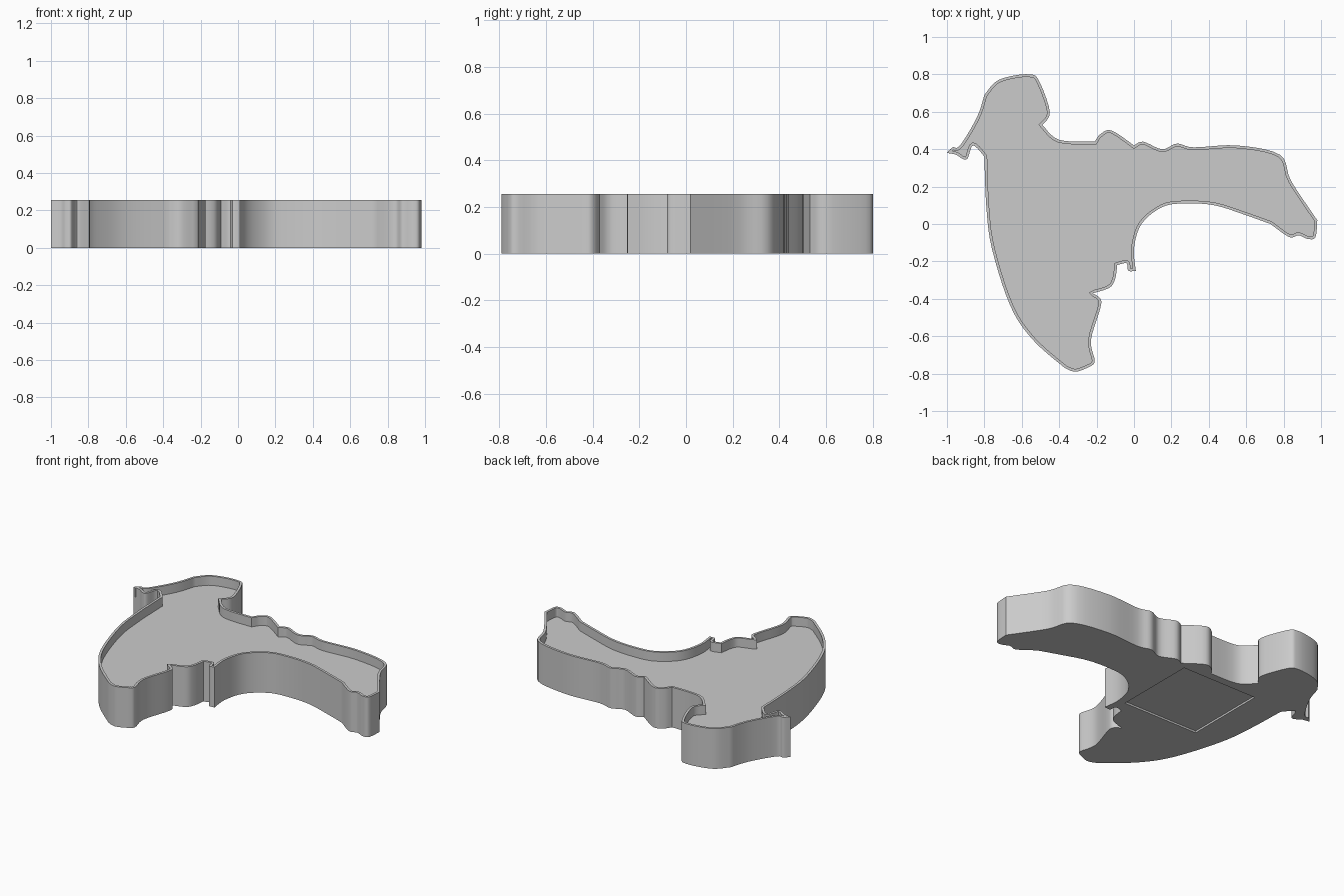
import bpy
import bmesh
from mathutils import Vector

HEIGHT, FLOOR, WALL, RECESS = 0.255, 0.197, 0.015, 0.012

# Outline strokes in hundredths, clockwise; each is smooth, starts where the
# previous one ended, and meets it at a corner
STROKES = {
    "brow": [(-97, 41), (-93, 42), (-84, 57), (-80, 69)],
    "crown": [(-74, 76), (-66, 79), (-56, 80), (-51, 77), (-45, 60), (-49, 53)],
    "neck": [(-40, 45), (-21, 44)],
    "hump": [(-18, 48), (-12, 50), (0, 42)],
    "back": [(5, 44), (15, 40), (23, 43), (32, 41), (55, 42), (78, 37), (84, 23), (98, 2)],
    "tail_tip": [(97, -7), (93, -8), (88, -6), (83, -7), (73, 0)],
    "belly": [(59, 5), (43, 10), (27, 11), (15, 9), (4, 0), (0, -13), (1, -25)],
    "notch": [(-3, -25), (-4, -21), (-9, -22)],
    "fin": [(-10, -29), (-13, -34), (-22, -37)],
    "lower_fin": [(-18, -40), (-18, -45), (-23, -62), (-21, -73), (-23, -76)],
    "point": [(-31, -79), (-37, -77)],
    "breast": [(-54, -62), (-66, -44), (-76, -13), (-79, 10), (-80, 36)],
    "chin": [(-86, 42), (-89, 35), (-92, 35), (-95, 37), (-100, 38)],
}


def smooth_stroke(points, steps=5):
    """Catmull-Rom samples of a stroke, leaving out its first point."""
    points = [points[0]] + points + [points[-1]]
    samples = []
    for before, start, end, after in zip(points, points[1:], points[2:], points[3:]):
        leave, arrive = (end - before) / 2, (after - start) / 2
        for i in range(steps):
            t = (i + 1) / steps
            s = 1 - t
            samples.append((start * (s + 3 * t) + leave * t) * s * s
                           + (end * (t + 3 * s) - arrive * s) * t * t)
    return samples


def trace_outline():
    """Join the strokes into one closed loop."""
    loop = []
    last = Vector(STROKES["chin"][-1]) / 100
    for stroke in STROKES.values():
        points = [last] + [Vector(p) / 100 for p in stroke]
        loop += smooth_stroke(points)
        last = points[-1]
    return loop


def inset(loop, distance):
    """Move a clockwise loop inwards along its corner normals."""
    result = []
    for i, point in enumerate(loop):
        before = (point - loop[i - 1]).normalized()
        after = (loop[(i + 1) % len(loop)] - point).normalized()
        tangent = (before + after).normalized()
        normal = Vector((tangent.y, -tangent.x))
        result.append(point + normal * distance / max(tangent.dot(after), 0.7))
    return result


def add_ring(bm, loop, z):
    """Add a closed ring of vertices and edges at one height."""
    verts = [bm.verts.new((p.x, p.y, z)) for p in loop]
    edges = [bm.edges.new((v, verts[i - 1])) for i, v in enumerate(verts)]
    return verts, edges


def bridge(bm, lower, upper):
    """Join two matching rings with a band of quads."""
    for i in range(len(lower)):
        bm.faces.new((lower[i - 1], lower[i], upper[i], upper[i - 1]))


cube = bpy.data.objects.get("Cube")
if cube:
    bpy.data.objects.remove(cube, do_unlink=True)

outline = trace_outline()
inner = inset(outline, WALL)
centre, half = Vector((-0.315, 0.125)), 0.265
square = [centre + Vector((x, y)) * half for x, y in ((-1, -1), (-1, 1), (1, 1), (1, -1))]

# Outer wall, rim, inner wall and the recess in the underside
bm = bmesh.new()
base, base_edges = add_ring(bm, outline, 0)
rim_outer, _ = add_ring(bm, outline, HEIGHT)
rim_inner, _ = add_ring(bm, inner, HEIGHT)
floor, floor_edges = add_ring(bm, inner, FLOOR)
recess_edge, recess_edges = add_ring(bm, square, 0)
recess_top, _ = add_ring(bm, square, RECESS)
bridge(bm, base, rim_outer)
bridge(bm, rim_outer, rim_inner)
bridge(bm, rim_inner, floor)
bridge(bm, recess_edge, recess_top)
bm.faces.new(recess_top)

# Tray floor, and underside with its square opening
bmesh.ops.triangle_fill(bm, edges=floor_edges, use_beauty=True)
bmesh.ops.triangle_fill(bm, edges=base_edges + recess_edges, use_beauty=True)
bmesh.ops.recalc_face_normals(bm, faces=bm.faces[:])

mesh = bpy.data.meshes.new("tray")
bm.to_mesh(mesh)
bm.free()
tray = bpy.data.objects.new("tray", mesh)
bpy.context.collection.objects.link(tray)

# Plain grey
grey = bpy.data.materials.new("grey")
grey.use_nodes = True
color = (0.6, 0.6, 0.6, 1)
grey.diffuse_color = color
for node in grey.node_tree.nodes:
    if node.type == "BSDF_PRINCIPLED":
        node.inputs["Base Color"].default_value = color
mesh.materials.append(grey)

bpy.ops.object.select_all(action="DESELECT")
tray.select_set(True)
bpy.context.view_layer.objects.active = tray
bpy.ops.object.shade_smooth_by_angle(angle=0.5)
